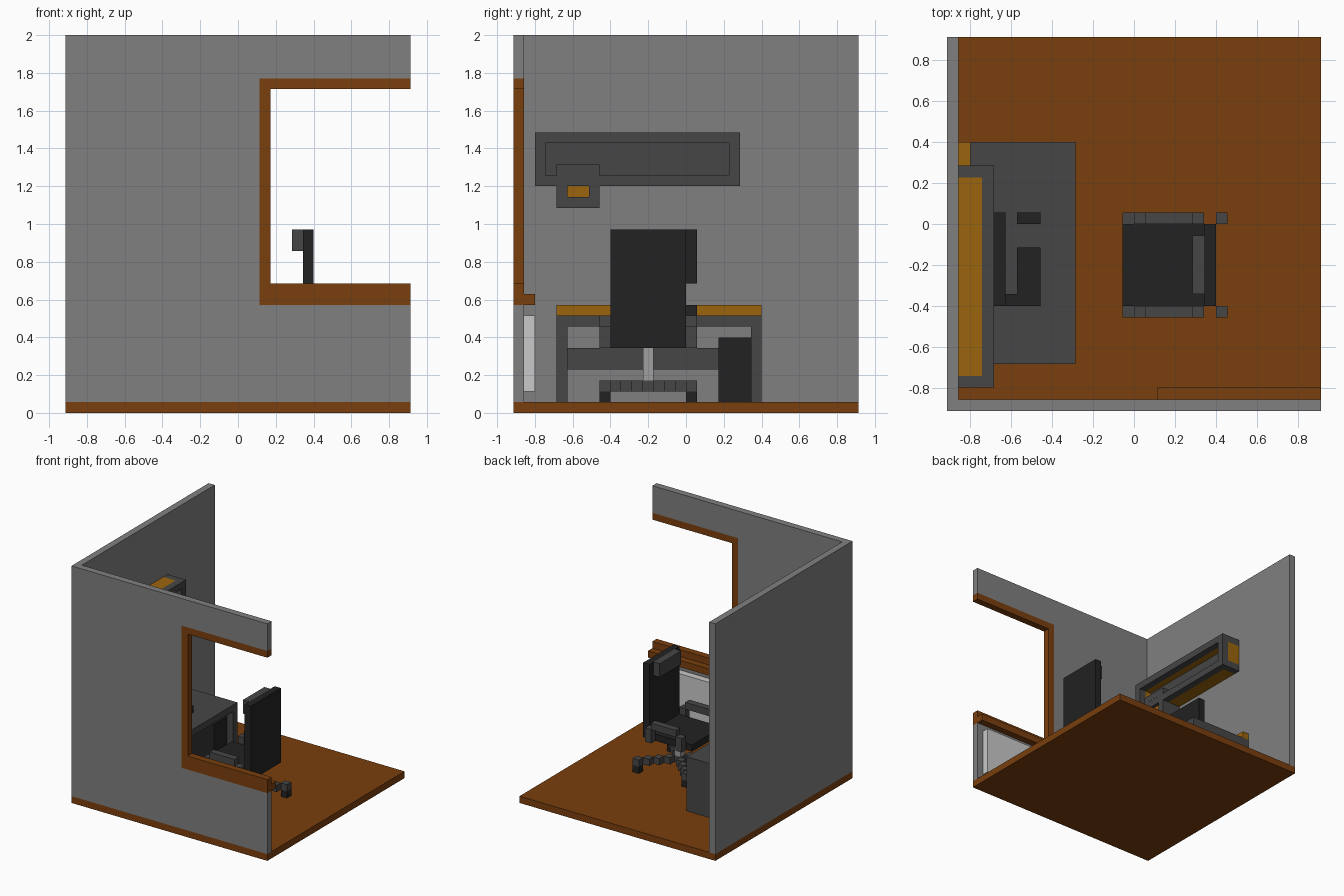
import bpy, bmesh
from mathutils import Matrix, Vector

if "Cube" in bpy.data.objects:
    bpy.data.objects.remove(bpy.data.objects["Cube"])

U = 2 / 35  # one block of the grid


def material(name, r, g, b):
    m = bpy.data.materials.new(name)
    m.diffuse_color = (r, g, b, 1)
    m.use_nodes = True
    m.node_tree.nodes["Principled BSDF"].inputs["Base Color"].default_value = m.diffuse_color
    return m


WALL = material("wall grey", 0.216, 0.216, 0.216)
DARK = material("dark grey", 0.061, 0.061, 0.061)
BLACK = material("black", 0.016, 0.016, 0.016)
BROWN = material("wood brown", 0.195, 0.050, 0.0044)
OCHRE = material("ochre", 0.333, 0.130, 0.004)
WHITE = material("radiator white", 0.585, 0.585, 0.585)
METAL = material("metal grey", 0.35, 0.35, 0.35)


def blocks(name, mat, *boxes):
    """One object from boxes (x0, x1, y0, y1, z0, z1) in grid units."""
    bm = bmesh.new()
    for x0, x1, y0, y1, z0, z1 in boxes:
        size = Vector((x1 - x0, y1 - y0, z1 - z0)) * U
        mid = Vector((x0 + x1, y0 + y1, z0 + z1)) * U / 2
        bmesh.ops.create_cube(bm, size=1, matrix=Matrix.Translation(mid) @ Matrix.Diagonal(size.to_4d()))
    me = bpy.data.meshes.new(name)
    bm.to_mesh(me)
    bm.free()
    me.materials.append(mat)
    ob = bpy.data.objects.new(name, me)
    bpy.context.collection.objects.link(ob)
    return ob


def ring(x0, x1, y0, y1, z0, z1):
    """Four bars one block wide around an opening facing +x."""
    return [(x0, x1, y0, y1, z1 - 1, z1), (x0, x1, y0, y1, z0, z0 + 1),
            (x0, x1, y0, y0 + 1, z0 + 1, z1 - 1), (x0, x1, y1 - 1, y1, z0 + 1, z1 - 1)]


# Room
blocks("floor", BROWN, (-16, 16, -16, 16, 0, 1))
blocks("left_wall", WALL, (-16, -15, -16, 16, 1, 35))
blocks("front_wall", WALL, (-15, 2, -16, -15, 1, 35),
       (2, 16, -16, -15, 1, 10), (2, 16, -16, -15, 31, 35))
blocks("window_frame", BROWN, (2, 3, -16, -15, 11, 31),
       (3, 16, -16, -15, 30, 31), (3, 16, -16, -15, 11, 12))
blocks("window_sill", BROWN, (2, 16, -16, -14, 10, 11))
blocks("radiator", WHITE, (4, 15, -15, -14, 2, 9))

# Desk
blocks("desk_top", DARK, (-15, -5, -12, 7, 8, 9))
blocks("desk_sides", DARK, (-15, -5, -12, -11, 1, 8), (-15, -5, 6, 7, 1, 8))
blocks("desk_back_panel", DARK, (-15, -14, -11, 6, 4, 6))
blocks("desk_back_strip", OCHRE, (-15, -14, -12, 7, 9, 10))

# Things on and under the desk
blocks("computer_tower", BLACK, (-14, -6, 3, 6, 1, 7))
blocks("monitor", BLACK, (-12, -11, -7, 1, 12, 17))
blocks("monitor_stand", BLACK, (-12, -11, -4, -2, 9, 12))
blocks("keyboard", BLACK, (-10, -8, -7, -2, 9, 10))
blocks("keyboard_cable", BLACK, (-12, -10, -7, -6, 9, 10))
blocks("mouse", BLACK, (-10, -8, 0, 1, 9, 10))

# Wall cabinet: dark edges, ochre boards, recessed dark back
blocks("cabinet_front_frame", DARK, *ring(-13, -12, -14, 5, 21, 26))
blocks("cabinet_end_edges", DARK,
       *[(-15, -13, y, y + 1, z, z + 1) for y in (-14, 4) for z in (21, 25)])
blocks("cabinet_boards", OCHRE, (-15, -13, -13, 4, 25, 26), (-15, -13, -13, 4, 21, 22),
       (-15, -13, -14, -13, 22, 25), (-15, -13, 4, 5, 22, 25))
blocks("cabinet_back", DARK, (-15, -14, -13, 4, 22, 25))

# Small box hanging at the cabinet's lower edge
blocks("small_box_frame", DARK, *ring(-14.99, -11.99, -12, -8, 19, 23))
blocks("small_box_panel", OCHRE, (-15, -12.5, -11, -9, 20, 22))

# Office chair
blocks("seat", BLACK, (-1, 6, -7, 0, 6, 7))
blocks("backrest", BLACK, (6, 7, -7, 0, 6, 17))
blocks("headrest", DARK, (5, 6, -6, -1, 15, 17))
blocks("chair_post", METAL, (3, 4, -4, -3, 3, 6))
for side, y in (("front", -8), ("back", 0)):
    blocks(side + "_armrest", DARK, (0.95, 5.05, y, y + 1, 8, 9),
           (0, 1, y, y + 1, 6, 8.05), (5, 6, y, y + 1, 6, 8.05))

# Star base: stepped diagonal legs with a wheel under each end
legs = [(3, 4, -4, -3, 2, 3)]
wheels = []
for sx in (-1, 1):
    for sy in (-1, 1):
        for i in range(1, 5):
            x, y = 3 + sx * i, -4 + sy * i
            legs.append((x, x + 1, y, y + 1, 2, 3))
        wheels.append((x, x + 1, y, y + 1, 1, 2))
blocks("chair_legs", DARK, *legs)
blocks("chair_wheels", BLACK, *wheels)
